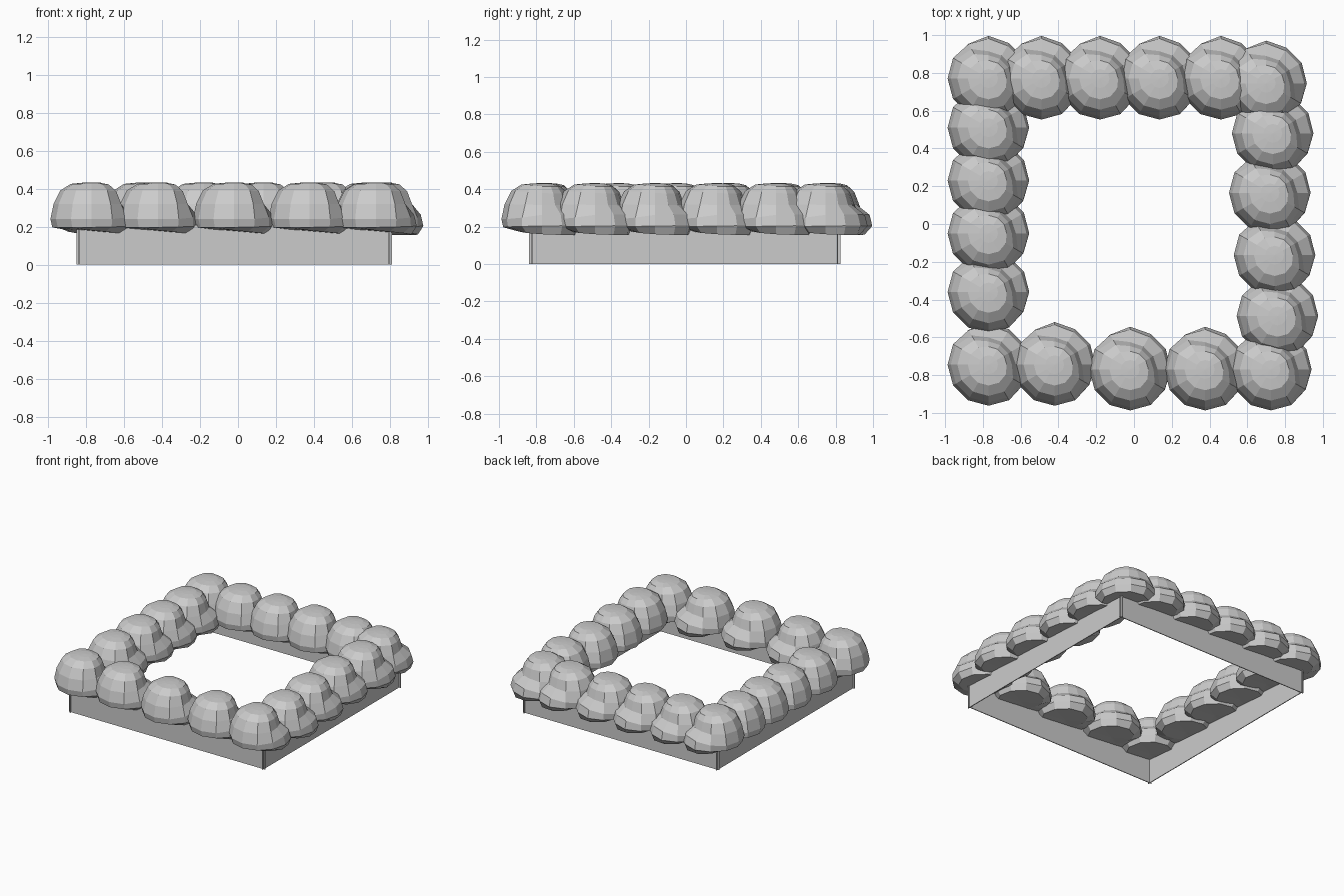
import bpy, bmesh, math

cube = bpy.data.objects.get("Cube")
if cube:
    bpy.data.objects.remove(cube, do_unlink=True)


def make_material(name, value):
    mat = bpy.data.materials.new(name)
    mat.use_nodes = True
    colour = (value, value, value, 1)
    mat.diffuse_color = colour
    mat.node_tree.nodes["Principled BSDF"].inputs["Base Color"].default_value = colour
    return mat


grey = make_material("plain grey", 0.6)

# Bush profiles (radius, height): a full side, and a side with a dome above a skirt
FULL = [(.05, .431), (.11, .425), (.165, .39), (.2, .32), (.217, .24), (.205, .195), (.11, .185)]
STEP = [(.05, .431), (.095, .415), (.12, .378), (.14, .315), (.2, .265), (.217, .205), (.2, .155)]
SIDES = 12


def bush_mesh():
    bm = bmesh.new()
    rings = []
    for level, (full, step) in enumerate(zip(FULL, STEP)):
        ring = []
        for i in range(SIDES):
            a = math.tau * i / SIDES
            facing = math.cos(a - math.pi / 4)
            # Upper rings notch sharply, lower rings tilt gently
            w = min(1, max(0, facing * 1.3)) if level < 5 else (1 + facing) / 2
            r = full[0] + (step[0] - full[0]) * w
            z = full[1] + (step[1] - full[1]) * w
            if level in (4, 5) and i == SIDES // 4:
                r *= 1.05
            ring.append(bm.verts.new((r * math.cos(a), r * math.sin(a), z)))
        rings.append(ring)
    for upper, lower in zip(rings, rings[1:]):
        for i in range(SIDES):
            j = (i + 1) % SIDES
            bm.faces.new((upper[i], lower[i], lower[j], upper[j]))
    # Close the crown and the underside
    for ring, height in ((rings[0], .433), (rings[-1], .175)):
        tip = bm.verts.new((0, 0, height))
        for i in range(SIDES):
            bm.faces.new((ring[i], ring[(i + 1) % SIDES], tip))
    bmesh.ops.recalc_face_normals(bm, faces=bm.faces)
    mesh = bpy.data.meshes.new("bush")
    bm.to_mesh(mesh)
    bm.free()
    mesh.materials.append(grey)
    return mesh


# Bushes along each side of the square
rows = {
    "back_bush": [(x, .77) for x in (-.77, -.49, -.18, .135, .46)] + [(.70, .745)],
    "right_bush": [(-.77, y) for y in (.51, .23, -.05, -.36)],
    "left_bush": [(.735, .48), (.72, .165), (.745, -.165), (.76, -.487)],
    "front_bush": [(-.77, -.745), (-.42, -.745), (-.02, -.77), (.377, -.77), (.725, -.77)],
}
shared = bush_mesh()
for name, spots in rows.items():
    for x, y in spots:
        bush = bpy.data.objects.new(name, shared)
        bush.location = (x, y, 0)
        bpy.context.collection.objects.link(bush)


# Thin planter walls that cross slightly at the corners
def wall(name, centre, size):
    bpy.ops.mesh.primitive_cube_add(size=1, location=centre)
    ob = bpy.context.object
    ob.name = name
    ob.scale = size
    ob.data.materials.append(grey)


HEIGHT, THICK = .21, .006
for name, y in (("front_wall", -.825), ("back_wall", .81)):
    wall(name, (-.02, y, HEIGHT / 2), (1.66, THICK, HEIGHT))
for name, x in (("right_wall", -.835), ("left_wall", .795)):
    wall(name, (x, -.0075, HEIGHT / 2), (THICK, 1.665, HEIGHT))
